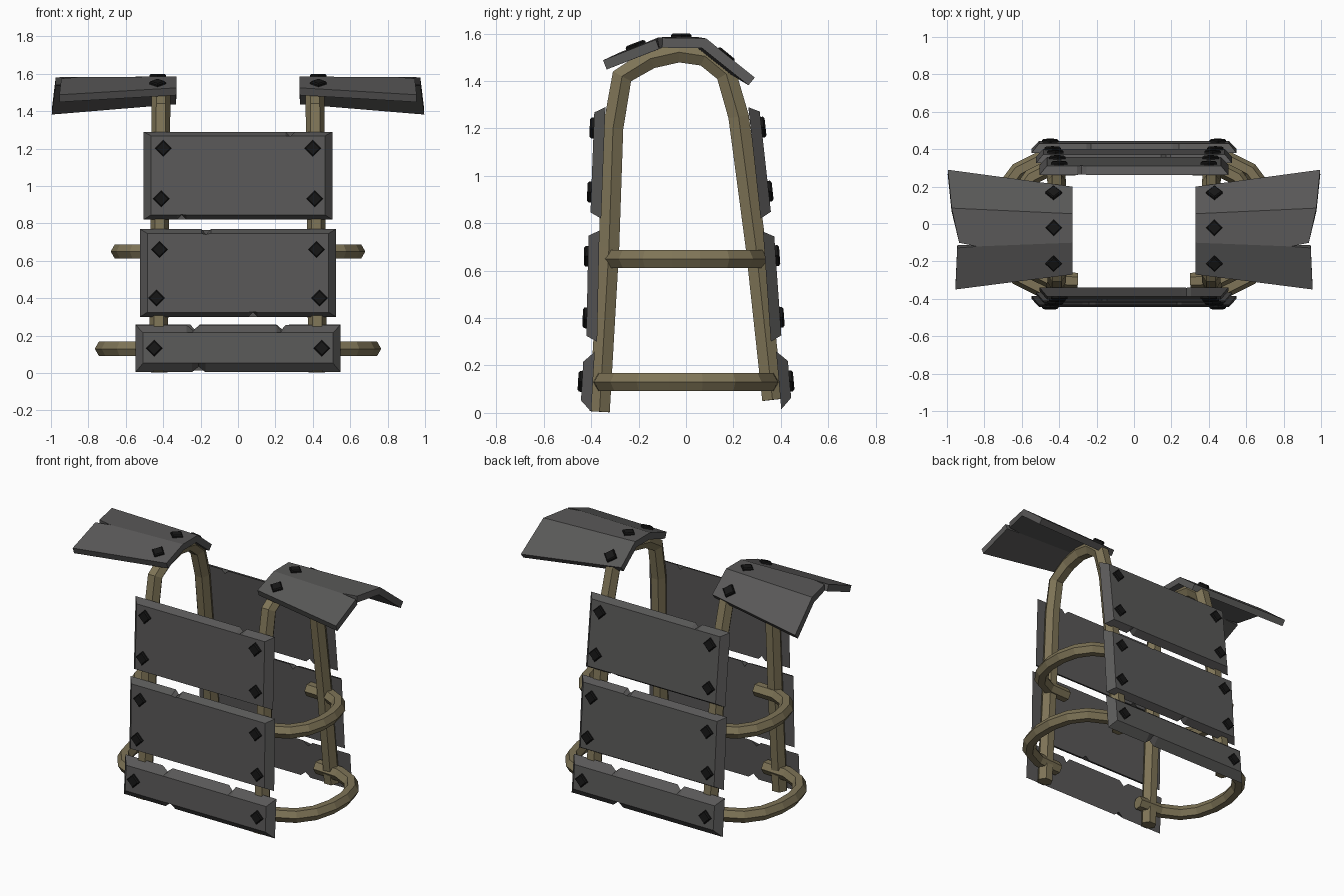
import bpy, bmesh, math
from mathutils import Vector, Matrix

if "Cube" in bpy.data.objects:
    bpy.data.objects.remove(bpy.data.objects["Cube"])


def material(name, rgb):
    m = bpy.data.materials.new(name)
    m.diffuse_color = (*rgb, 1)
    m.use_nodes = True
    m.node_tree.nodes["Principled BSDF"].inputs["Base Color"].default_value = m.diffuse_color
    return m


IRON = material("dark_iron", (0.1, 0.098, 0.097))
STRAP = material("tan_leather", (0.21, 0.175, 0.095))
BLACK = material("black_rivet", (0.008, 0.008, 0.008))


def make(name, verts, faces, mat, mirror=False, thickness=0):
    me = bpy.data.meshes.new(name)
    me.from_pydata([tuple(v) for v in verts], [], faces)
    if not thickness:
        bm = bmesh.new()
        bm.from_mesh(me)
        bmesh.ops.recalc_face_normals(bm, faces=bm.faces)
        bm.to_mesh(me)
        bm.free()
    me.materials.append(mat)
    ob = bpy.data.objects.new(name, me)
    bpy.context.collection.objects.link(ob)
    if thickness:
        s = ob.modifiers.new("Thickness", 'SOLIDIFY')
        s.thickness, s.offset, s.use_even_offset = thickness, -1, True
    if mirror:
        ob.modifiers.new("Mirror", 'MIRROR').use_mirror_merge = False
    return ob


def tube(name, pts, axis, r, phase):
    """Six-sided tube along a path; axis is the normal of the path's plane."""
    pts = [Vector(p) for p in pts]
    n, verts, faces = len(pts), [], []
    for i, p in enumerate(pts):
        t = (pts[min(i + 1, n - 1)] - pts[max(i - 1, 0)]).normalized()
        side = t.cross(axis).normalized()
        up = side.cross(t)
        for k in range(6):
            a = phase + k * math.pi / 3
            verts.append(p + r * (math.cos(a) * up + math.sin(a) * side))
    for i in range(n - 1):
        for k in range(6):
            j = (k + 1) % 6
            faces.append((i*6 + k, i*6 + j, i*6 + 6 + j, i*6 + 6 + k))
    faces += [tuple(range(6)), tuple(range(n*6 - 6, n*6))]
    make(name, verts, faces, STRAP, mirror=True)


def rivet(name, loc, u, v, n, mirror=False):
    """Diamond-shaped rivet head standing on a surface."""
    verts = []
    for r, h in ((0.044, -0.012), (0.044, 0.01), (0.036, 0.017)):
        verts += [loc + n*h + r*(u*math.cos(k*math.pi/2) + v*math.sin(k*math.pi/2))
                  for k in range(4)]
    faces = [(0, 1, 2, 3), (8, 9, 10, 11)]
    faces += [(b + k, b + (k+1) % 4, b + 4 + (k+1) % 4, b + 4 + k)
              for b in (0, 4) for k in range(4)]
    make(name, verts, faces, BLACK, mirror)


def plate(name, back, top, bottom, half, inset, top_nicks, bottom_nicks, rivets):
    """Bevelled, nicked armour plate; top and bottom are (y, z) of its inner face."""
    u = Vector((-1 if back else 1, 0, 0))
    a, b = Vector((0, *bottom)), Vector((0, *top))
    v = (b - a).normalized()
    n = u.cross(v)
    h, t = (b - a).length, 0.046
    inner, outer = [], []

    def corner(x, y):
        inner.append((x, y))
        outer.append((max(-half + .04, min(half - .04, x)), max(inset, min(h - inset, y))))

    def nick(x, w, d, edge, sign):
        for dx, dy in ((sign*-w, 0), (0, d), (sign*w, 0)):
            corner(x + dx, edge - sign*dy if edge else dy)

    corner(-half, 0)
    for x, w, d in bottom_nicks:
        nick(x, w, d, 0, 1)
    corner(half, 0)
    corner(half, h)
    for x, w, d in top_nicks:
        for dx, dy in ((w, 0), (0, d), (-w, 0)):
            corner(x + dx, h - dy)
    corner(-half, h)
    m = len(inner)
    verts = [a + u*x + v*y for x, y in inner] + [a + u*x + v*y + n*t for x, y in outer]
    faces = [tuple(range(m)), tuple(range(m, 2*m))]
    faces += [(i, (i+1) % m, m + (i+1) % m, m + i) for i in range(m)]
    make(name, verts, faces, IRON)
    for x, z in rivets:
        for s in (-1, 1):
            loc = a + v*((z - a.z)/v.z) + n*t + u*x*s
            rivet(name + "_rivet", loc, u, v, n)


# Torso plates, front and back (the back set is the front set turned around)
sizes = [
    ("upper", .505, .024, [(.28, .025, .025)], [(-.30, .025, .025)], [(.40, 1.2), (.41, .93)]),
    ("middle", .525, .024, [(-.17, .025, .03)], [(.08, .025, .025)], [(.42, .66), (.435, .4)]),
    ("lower", .548, .045, [(.23, .025, .03), (-.24, .035, .03)],
     [(-.21, .035, .03)], [(.448, .13)]),
]
lines = {
    "front": [((-.34, 1.29), (-.358, .82)), ((-.365, .77), (-.375, .30)),
              ((-.385, .258), (-.40, .005))],
    "back": [((.263, 1.29), (.315, .82)), ((.325, .765), (.358, .30)),
             ((.38, .26), (.402, .015))],
}
for side, ends in lines.items():
    for (label, half, inset, tn, bn, rv), (top, bottom) in zip(sizes, ends):
        plate(f"{label}_{side}_plate", side == "back", top, bottom, half, inset, tn, bn, rv)

# Straps arching over the shoulders
path = [(.425, -.365, .005), (.42, -.325, .7), (.413, -.308, 1.2), (.412, -.27, 1.42),
        (.412, -.15, 1.495), (.412, -.03, 1.522), (.412, .08, 1.505), (.412, .17, 1.43),
        (.413, .222, 1.25), (.42, .295, .7), (.425, .365, .055)]
tube("shoulder_strap", path, Vector((1, 0, 0)), .05, 0)


# Side hoops joining front and back
def hoop(name, z, half):
    pts = [(x, -y, z) for x, y in half] + [(x, y, z) for x, y in reversed(half)]
    tube(name, pts, Vector((0, 0, 1)), .044, math.pi / 2)


hoop("waist_hoop", .65, [(.30, .305), (.45, .30), (.55, .25), (.61, .165), (.637, .055)])
hoop("hip_hoop", .13, [(.33, .355), (.50, .345), (.62, .285), (.69, .19), (.722, .065)])

# Shoulder guards: three folded panels fanning outward, with a crack at the front fold
guard = [(.33, -.27, 1.525), (.33, -.10, 1.585), (.33, .055, 1.585), (.33, .20, 1.47),
         (.955, -.35, 1.488), (.945, -.128, 1.575), (.84, -.12, 1.583), (.935, -.10, 1.583),
         (.975, .085, 1.58), (.995, .29, 1.415)]
make("shoulder_guard", guard, [(0, 4, 5, 6, 1), (1, 6, 7, 8, 2), (2, 8, 9, 3)],
     IRON, mirror=True, thickness=.042)
for y, z, slope in ((-.21, 1.545, .38), (-.02, 1.583, 0), (.165, 1.505, -.83)):
    v = Vector((0, 1, slope)).normalized()
    u = Vector((1, 0, 0))
    rivet("shoulder_rivet", Vector((.43, y, z)), u, v, u.cross(v), mirror=True)
